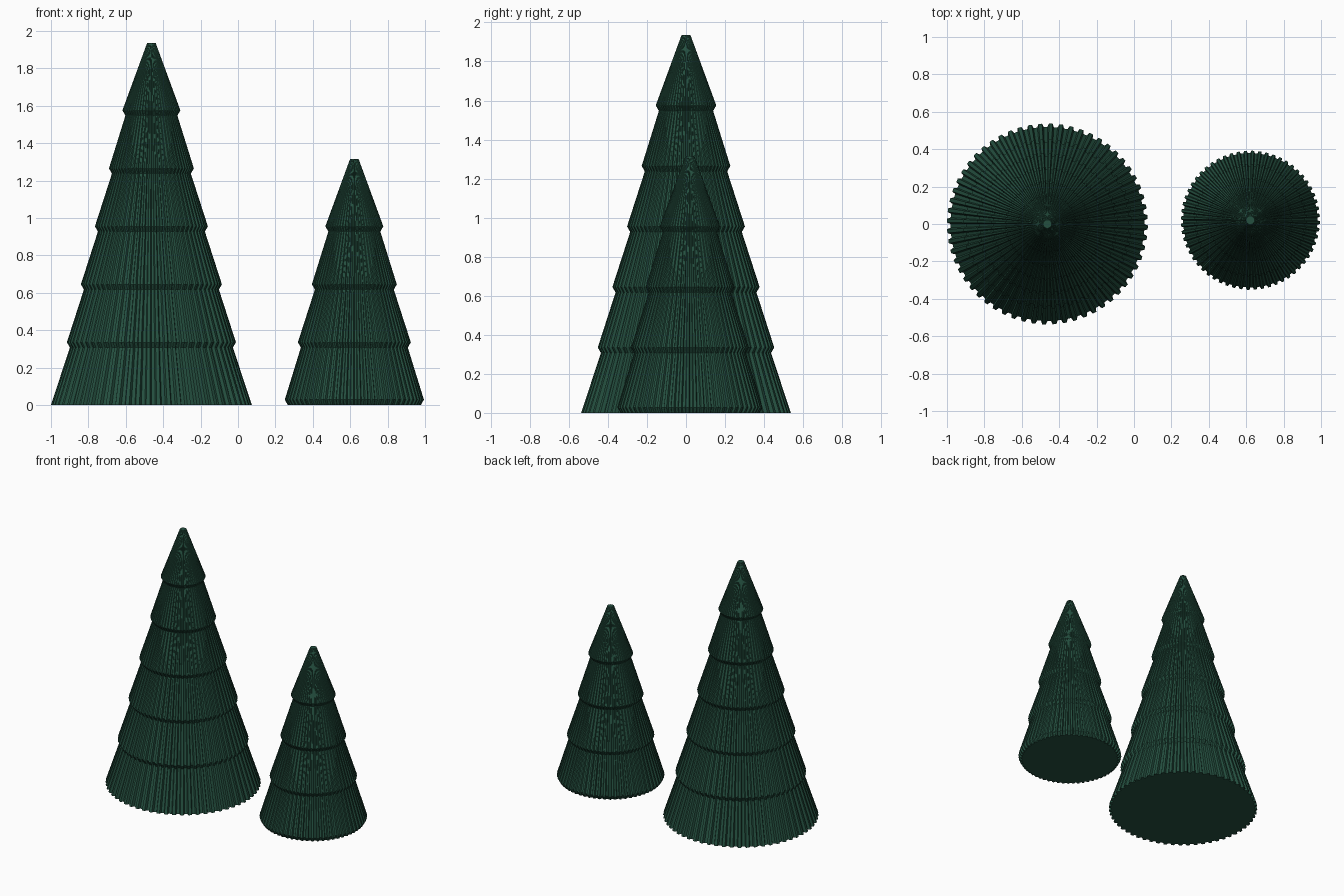
import bpy, bmesh, math

cube = bpy.data.objects.get("Cube")
if cube:
    bpy.data.objects.remove(cube, do_unlink=True)

green = bpy.data.materials.new("dark_green")
colour = (0.018, 0.080, 0.051, 1)
green.diffuse_color = colour
green.use_nodes = True
green.node_tree.nodes["Principled BSDF"].inputs["Base Color"].default_value = colour

RIBS = 60
TIER = 0.31          # height of one tier
TAPER = 0.075        # radius gained per tier
TOOTH = [(0.0, 0.965), (0.36, 0.965), (0.5, 1.0), (0.86, 1.0)]  # step, radius factor


def profile(tiers, height, base_rim):
    """Radius and height pairs from the ground to the tip."""
    points = [(0.356, 0.0), (0.372, 0.028)] if base_rim else [(0.537, 0.0)]
    for i in range(tiers - 1, -1, -1):
        rim_z = height - 0.36 - TIER * i
        rim_r = 0.155 + TAPER * i - (0.003 if i else 0)
        points += [(rim_r - 0.016, rim_z - 0.028), (rim_r, rim_z)]
    return points + [(0.023, height)]


def ribbed_tree(name, location, points):
    """Stack ribbed rings along the profile and close both ends."""
    bm = bmesh.new()
    rings = []
    for r, z in points:
        ring = []
        for k in range(RIBS):
            for step, factor in TOOTH:
                a = math.tau * (k + step) / RIBS
                ring.append(bm.verts.new((r * factor * math.cos(a), r * factor * math.sin(a), z)))
        rings.append(ring)
    n = len(rings[0])
    for low, high in zip(rings, rings[1:]):
        for i in range(n):
            j = (i + 1) % n
            bm.faces.new((low[i], low[j], high[j], high[i]))
    bm.faces.new(rings[0][::-1])
    bm.faces.new(rings[-1])
    mesh = bpy.data.meshes.new(name)
    bm.to_mesh(mesh)
    bm.free()
    mesh.materials.append(green)
    tree = bpy.data.objects.new(name, mesh)
    tree.location = location
    bpy.context.collection.objects.link(tree)


ribbed_tree("large_tree", (-0.463, 0, 0), profile(5, 1.935, False))
ribbed_tree("small_tree", (0.622, 0.02, 0), profile(3, 1.315, True))
